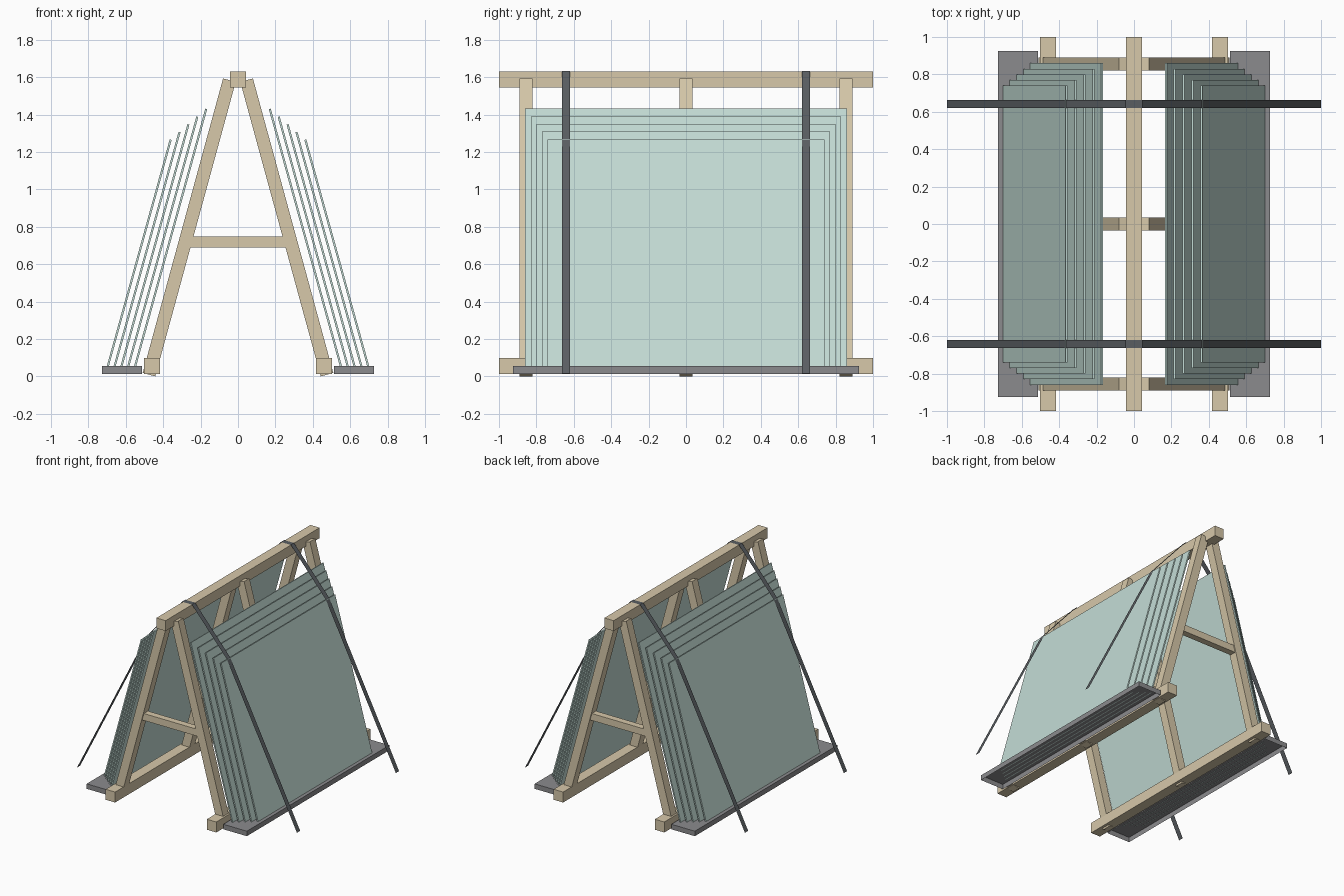
import bpy, bmesh
from mathutils import Vector

if "Cube" in bpy.data.objects:
    bpy.data.objects.remove(bpy.data.objects["Cube"])


def material(name, rgb):
    m = bpy.data.materials.new(name)
    m.diffuse_color = (*rgb, 1)
    m.use_nodes = True
    m.node_tree.nodes["Principled BSDF"].inputs["Base Color"].default_value = m.diffuse_color
    return m


WOOD = material("wood", (0.68, 0.58, 0.40))
GLASS = material("glass", (0.55, 0.72, 0.67))
GREY = material("grey_rubber", (0.26, 0.26, 0.27))
DARK = material("dark_webbing", (0.10, 0.11, 0.12))


def finish(name, bm, mat):
    bmesh.ops.recalc_face_normals(bm, faces=bm.faces)
    me = bpy.data.meshes.new(name)
    bm.to_mesh(me)
    bm.free()
    me.materials.append(mat)
    ob = bpy.data.objects.new(name, me)
    bpy.context.collection.objects.link(ob)
    return ob


def prism(name, profile, y0, y1, mat):
    """Extrude an (x, z) outline along y."""
    bm = bmesh.new()
    face = bm.faces.new([bm.verts.new((x, y0, z)) for x, z in profile])
    ext = bmesh.ops.extrude_face_region(bm, geom=[face])["geom"]
    moved = [v for v in ext if isinstance(v, bmesh.types.BMVert)]
    bmesh.ops.translate(bm, verts=moved, vec=(0, y1 - y0, 0))
    return finish(name, bm, mat)


def rect(x0, x1, z0, z1):
    return [(x0, z0), (x1, z0), (x1, z1), (x0, z1)]


def bar(a, b, width):
    """Outline of a sloping bar with its centre line from a to b."""
    a, b = Vector(a), Vector(b)
    d = (b - a).normalized()
    n = Vector((-d.y, d.x)) * width / 2
    return [a - n, b - n, b + n, a + n]


# Ridge beam
prism("ridge_beam", rect(-0.042, 0.042, 1.545, 1.63), -1, 1, WOOD)

# Three A-frames: two legs and a cross tie each
for label, y in (("front", -0.855), ("middle", 0), ("back", 0.855)):
    for side, s in (("left", -1), ("right", 1)):
        prism(f"{label}_{side}_leg", bar((s * 0.476, 0.0095), (s * 0.046, 1.584), 0.07),
              y - 0.035, y + 0.035, WOOD)
    prism(f"{label}_cross_tie", [(-0.275, 0.69), (0.275, 0.69), (0.26, 0.747), (-0.26, 0.747)],
          y - 0.027, y + 0.027, WOOD)

for side, s in (("left", -1), ("right", 1)):
    # Long floor beams
    prism(f"{side}_floor_beam", rect(s * 0.46 - 0.043, s * 0.46 + 0.043, 0.013, 0.099), -1, 1, WOOD)

    # Support ledges, open underneath
    ledge = prism(f"{side}_support_ledge", rect(s * 0.621 - 0.107, s * 0.621 + 0.107, 0.014, 0.055),
                  -0.925, 0.925, GREY)
    bm = bmesh.new()
    bm.from_mesh(ledge.data)
    bmesh.ops.delete(bm, geom=[f for f in bm.faces if f.normal.z < -0.9], context='FACES')
    bm.to_mesh(ledge.data)
    bm.free()

    # Leaning glass sheets, smaller towards the outside
    for i in range(5):
        half = 0.86 - 0.03 * i
        prism(f"{side}_glass_sheet_{i + 1}",
              bar((s * (0.55 + 0.0365 * i), 0.055), (s * (0.17 + 0.0475 * i), 1.43 - 0.041 * i), 0.011),
              -half, half, GLASS)

# Flat straps over the ridge and down both sides
path = [(-1, 0.015), (-0.362, 1.272), (-0.045, 1.634), (0.045, 1.634), (0.362, 1.272), (1, 0.015)]
for label, y in (("front", -0.642), ("back", 0.642)):
    bm = bmesh.new()
    rows = [[bm.verts.new((x, y + o, z)) for o in (-0.021, 0.021)] for x, z in path]
    for p, q in zip(rows, rows[1:]):
        bm.faces.new((p[0], q[0], q[1], p[1]))
    finish(f"{label}_strap", bm, DARK)
